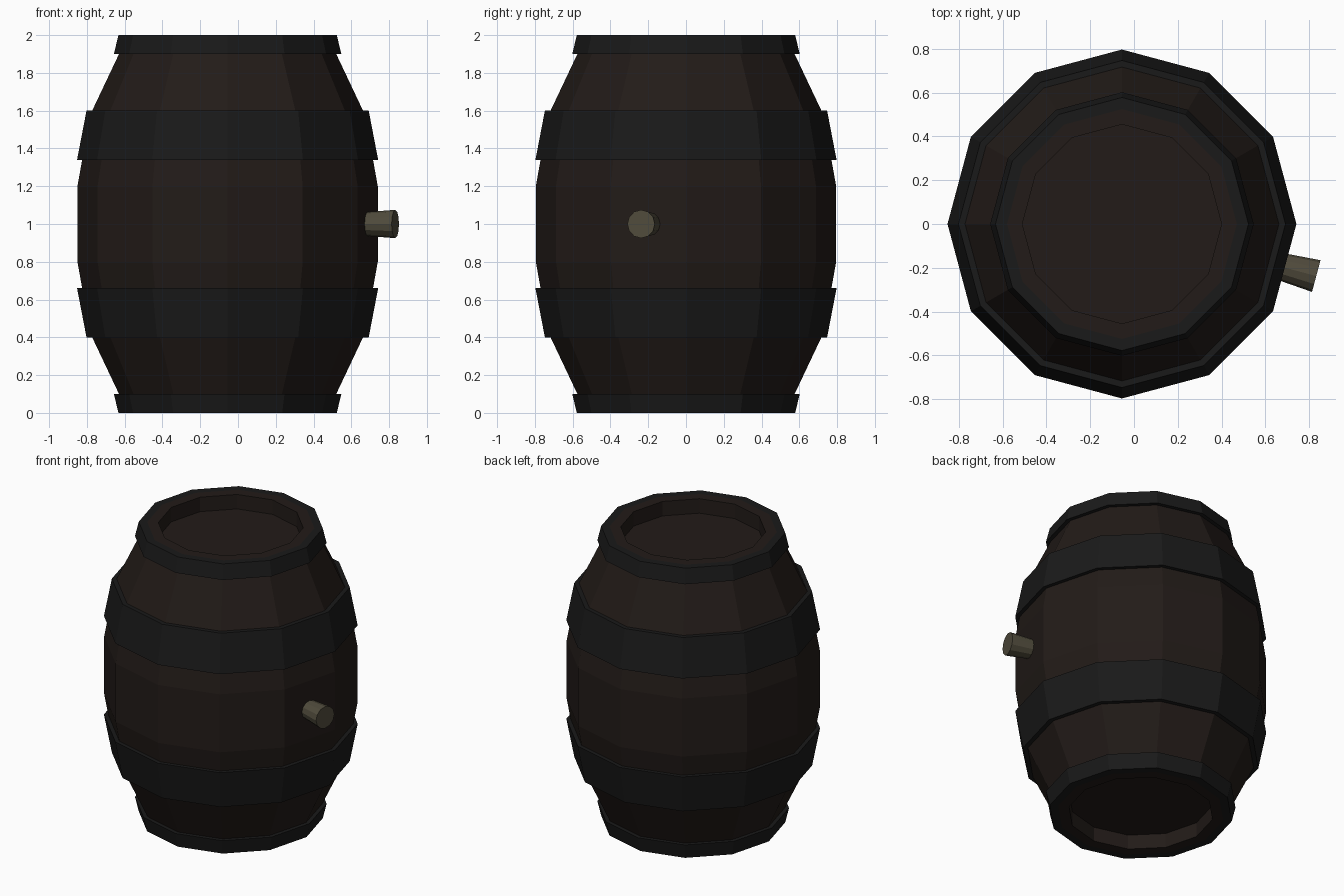
import bpy, bmesh, math
from mathutils import Vector

if "Cube" in bpy.data.objects:
    bpy.data.objects.remove(bpy.data.objects["Cube"])

CX = -0.055   # barrel axis
SIDES = 12


def material(name, rgb):
    m = bpy.data.materials.new(name)
    m.diffuse_color = (*rgb, 1)
    m.use_nodes = True
    m.node_tree.nodes["Principled BSDF"].inputs["Base Color"].default_value = m.diffuse_color
    return m


def lathe(name, profile, mat, closed=False, sides=SIDES):
    """Spin (radius, z) points around z into a flat-faced solid."""
    bm = bmesh.new()
    rings = []
    for r, z in profile:
        if r == 0:
            rings.append([bm.verts.new((0, 0, z))] * sides)
        else:
            rings.append([bm.verts.new((r * math.cos(a), r * math.sin(a), z))
                          for a in (math.tau * i / sides for i in range(sides))])
    pairs = list(zip(rings, rings[1:]))
    if closed:
        pairs.append((rings[-1], rings[0]))
    for low, high in pairs:
        for i in range(sides):
            j = (i + 1) % sides
            corners = [low[i], low[j], high[j], high[i]]
            bm.faces.new(list(dict.fromkeys(corners)))
    bmesh.ops.recalc_face_normals(bm, faces=bm.faces)
    mesh = bpy.data.meshes.new(name)
    bm.to_mesh(mesh)
    bm.free()
    mesh.materials.append(mat)
    obj = bpy.data.objects.new(name, mesh)
    bpy.context.collection.objects.link(obj)
    obj.location.x = CX
    return obj


def flip(profile):
    """Mirror a profile about the barrel's mid height."""
    return [(r, 2 - z) for r, z in reversed(profile)]


wood = material("dark_wood", (0.016, 0.011, 0.009))
iron = material("dark_iron", (0.010, 0.010, 0.010))
cork = material("cork", (0.080, 0.070, 0.045))

# Wooden body with recessed lids at both ends
upper = [(0.795, 1.2), (0.77, 1.34), (0.717, 1.6), (0.575, 1.9),
         (0.525, 2.0), (0.455, 2.0), (0.455, 1.9), (0, 1.9)]
lathe("barrel_body", flip(upper) + upper, wood)

# Iron hoops, mirrored top and bottom
wide_hoop = [(0.797, 1.34), (0.747, 1.6), (0.717, 1.6), (0.77, 1.34)]
end_hoop = [(0.602, 1.9), (0.578, 2.0), (0.525, 2.0), (0.575, 1.9)]
for part, prof in (("wide_hoop", wide_hoop), ("end_hoop", end_hoop)):
    lathe("upper_" + part, prof, iron, closed=True)
    lathe("lower_" + part, flip(prof), iron, closed=True)

# Tapered stopper set square into one stave
stopper = lathe("stopper", [(0, 0.73), (0.061, 0.73), (0.075, 0.919), (0, 0.919)], cork)
direction = Vector((math.cos(math.radians(-15)), math.sin(math.radians(-15)), 0))
stopper.rotation_euler = direction.to_track_quat('Z', 'Y').to_euler()
stopper.location.z = 1.0
